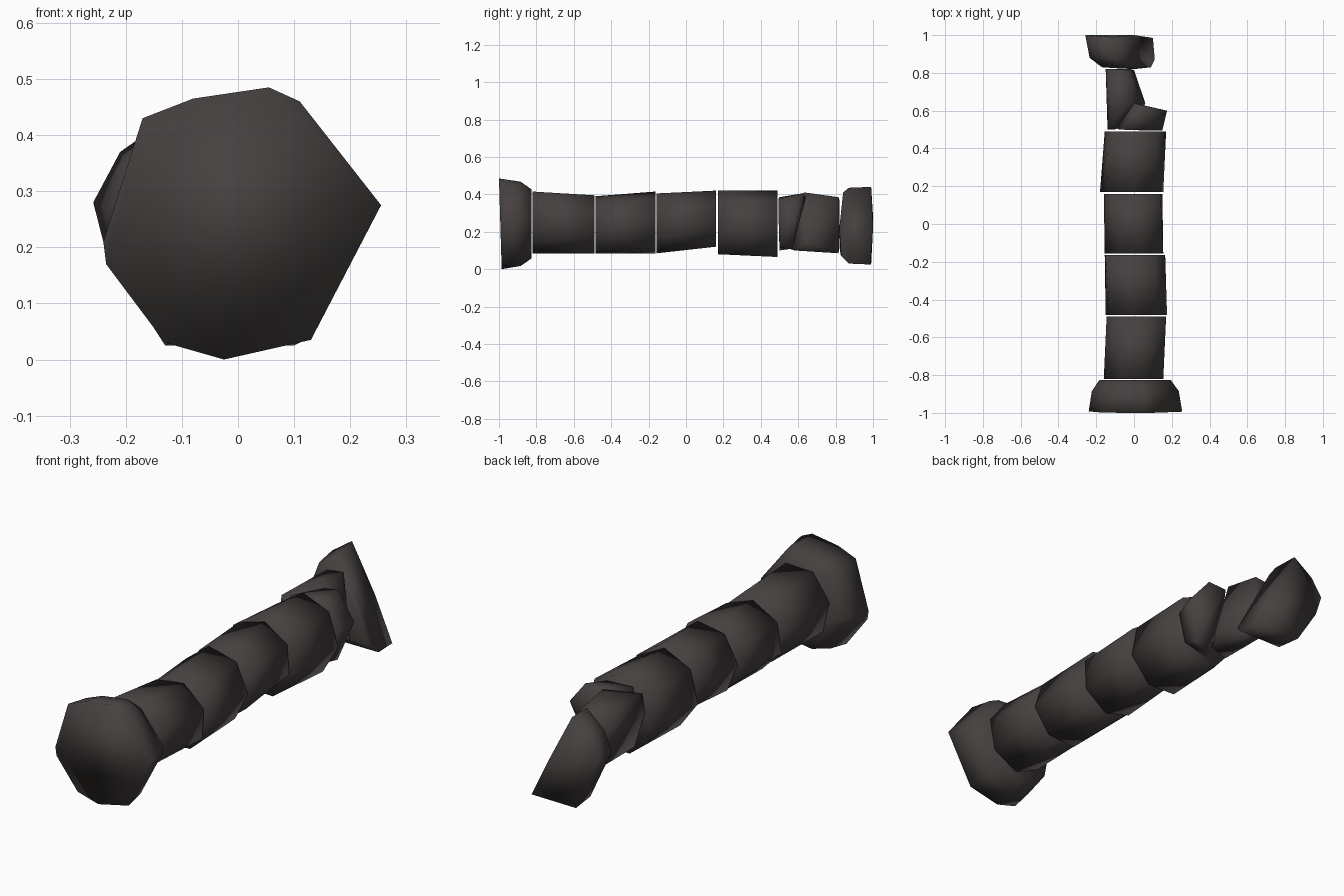
import bpy, bmesh, math

# one dark stone colour
stone = bpy.data.materials.new("dark stone")
stone.diffuse_color = (0.060, 0.052, 0.050, 1)


def hull(name, pts):
    """Solid convex chunk of stone around the given points."""
    bm = bmesh.new()
    for p in pts:
        bm.verts.new(p)
    res = bmesh.ops.convex_hull(bm, input=bm.verts[:])
    junk = {g for g in res["geom_interior"] + res["geom_unused"]
            if isinstance(g, bmesh.types.BMVert)}
    bmesh.ops.delete(bm, geom=list(junk), context="VERTS")
    bmesh.ops.dissolve_limit(bm, angle_limit=math.radians(3),
                             verts=bm.verts[:], edges=bm.edges[:])
    bmesh.ops.recalc_face_normals(bm, faces=bm.faces[:])
    for f in bm.faces:
        f.smooth = True
    me = bpy.data.meshes.new(name)
    bm.to_mesh(me)
    bm.free()
    me.materials.append(stone)
    ob = bpy.data.objects.new(name, me)
    bpy.context.collection.objects.link(ob)
    return ob


def ring(y, x0, x1, z0, z1, n, rot):
    """Polygon across the column, stretched to the given bounds."""
    a = [rot + 2 * math.pi * i / n for i in range(n)]
    c, s = [math.cos(t) for t in a], [math.sin(t) for t in a]
    fit = lambda v, vs, lo, hi: lo + (hi - lo) * (v - min(vs)) / (max(vs) - min(vs))
    return [(fit(p, c, x0, x1), y, fit(q, s, z0, z1)) for p, q in zip(c, s)]


# rough drums: front y, bounds, back y, bounds, turn
drums = [
    (-0.82, (-0.160, 0.155, 0.085, 0.415), -0.49, (-0.145, 0.170, 0.085, 0.395), 0.25),
    (-0.483, (-0.150, 0.175, 0.085, 0.390), -0.163, (-0.155, 0.165, 0.085, 0.415), 0.75),
    (-0.157, (-0.155, 0.155, 0.085, 0.405), 0.160, (-0.160, 0.150, 0.120, 0.420), 0.40),
    (0.170, (-0.180, 0.155, 0.080, 0.420), 0.490, (-0.155, 0.170, 0.065, 0.420), 0.65),
]
for i, (ya, ba, yb, bb, rot) in enumerate(drums):
    hull(f"column_drum_{i + 1}", ring(ya, *ba, 7, rot) + ring(yb, *bb, 7, rot + 0.12))

# flared base at the front
outline = [(-0.24, 0.21), (-0.17, 0.43), (-0.08, 0.465), (0.055, 0.485), (0.11, 0.46),
           (0.255, 0.275), (0.13, 0.035), (-0.025, 0.0), (-0.13, 0.03), (-0.235, 0.17)]
base = []
for y, s in ((-0.99, 1.0), (-0.885, 0.93), (-0.825, 0.76)):
    for x, z in outline:
        lean = 0.03 * (0.15 - z) if s == 1 else 0
        base.append((x * s, y + lean, 0.24 + (z - 0.24) * s))
hull("column_base", base)

# broken drum, larger left piece
hull("broken_drum_left", [
    (-0.15, 0.82, 0.27), (-0.12, 0.82, 0.37), (-0.03, 0.815, 0.385), (-0.02, 0.82, 0.25),
    (0.0, 0.815, 0.085), (-0.09, 0.82, 0.11),
    (-0.02, 0.635, 0.41), (0.06, 0.64, 0.15), (0.03, 0.58, 0.10),
    (-0.14, 0.50, 0.28), (-0.13, 0.505, 0.37), (-0.10, 0.50, 0.32), (-0.10, 0.52, 0.12)])

# broken drum, smaller right piece
hull("broken_drum_right", [
    (-0.08, 0.50, 0.385), (0.06, 0.495, 0.375), (0.15, 0.495, 0.27), (0.12, 0.50, 0.13),
    (0.0, 0.50, 0.10), (-0.09, 0.505, 0.30),
    (0.0, 0.64, 0.385), (0.08, 0.62, 0.405), (0.175, 0.60, 0.29), (0.11, 0.57, 0.11),
    (0.05, 0.57, 0.11)])

# split capital at the back, its upper right broken away
hull("broken_capital", [
    (-0.11, 0.99, 0.44), (-0.21, 0.99, 0.37), (-0.258, 1.0, 0.28), (-0.235, 0.99, 0.19),
    (-0.13, 0.99, 0.025), (0.10, 0.985, 0.025), (0.0, 1.0, 0.22),
    (-0.10, 0.87, 0.435), (-0.20, 0.88, 0.36), (-0.235, 0.88, 0.27),
    (-0.12, 0.87, 0.03), (0.11, 0.87, 0.03),
    (-0.09, 0.84, 0.41), (-0.17, 0.83, 0.29), (-0.10, 0.825, 0.08), (0.09, 0.83, 0.07),
    (0.0, 0.82, 0.22)])
